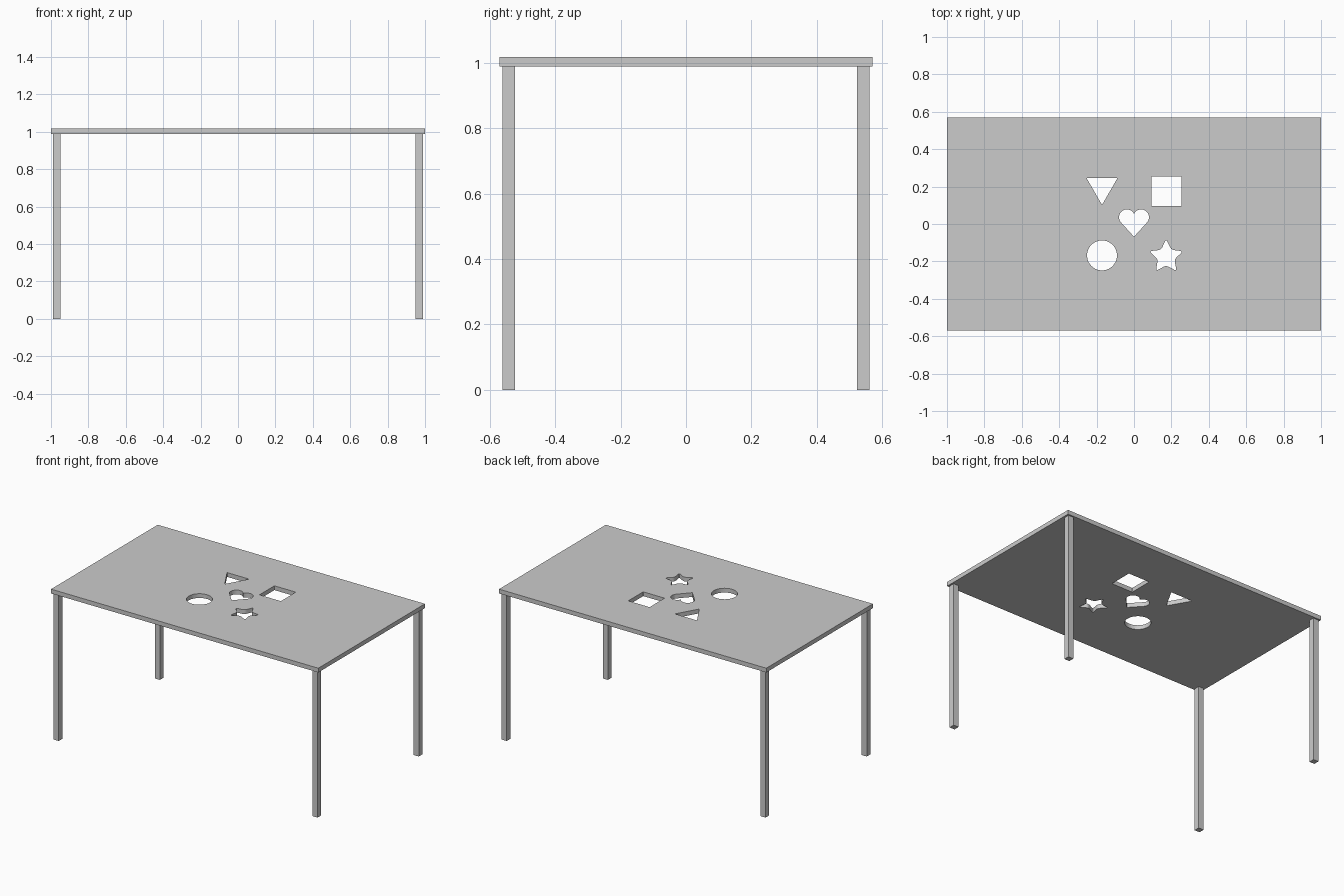
import bpy
from math import sin, cos, pi, radians
from mathutils import Vector

if "Cube" in bpy.data.objects:
    bpy.data.objects.remove(bpy.data.objects["Cube"])

TOP_Z, UNDER_Z = 1.018, 0.989


def rounded(points, cut, steps=5):
    """Soften each corner of a closed outline by a curve starting `cut` away."""
    pts = [Vector(p) for p in points]
    out = []
    for i, p in enumerate(pts):
        a = p + (pts[i - 1] - p).normalized() * cut
        b = p + (pts[(i + 1) % len(pts)] - p).normalized() * cut
        for k in range(steps + 1):
            t = k / steps
            out.append(a * (1 - t) ** 2 + p * 2 * t * (1 - t) + b * t * t)
    return out


def rect(cx, cy, hx, hy):
    return [(cx - hx, cy - hy), (cx + hx, cy - hy), (cx + hx, cy + hy), (cx - hx, cy + hy)]


def arc(cx, cy, r, start, end, n):
    return [(cx + r * cos(start + (end - start) * i / n),
             cy + r * sin(start + (end - start) * i / n)) for i in range(n + 1)]


# Hole outlines
triangle = rounded([(-0.254, 0.246), (-0.171, 0.102), (-0.088, 0.246)], 0.005)
square = rounded(rect(0.174, 0.175, 0.08, 0.08), 0.005)
circle = arc(-0.171, -0.168, 0.08, 0, 2 * pi, 64)[:-1]
star = rounded([(0.172 + r * sin(i * pi / 5), -0.175 + r * cos(i * pi / 5))
                for i in range(10) for r in [(0.095, 0.046)[i % 2]]], 0.017)
lobe = arc(0.038, 0.036, 0.042, radians(154.7), radians(-43), 24)
heart = lobe + [(0.003, -0.065), (0, -0.067), (-0.003, -0.065)] \
    + [(-x, y) for x, y in reversed(lobe)][:-1]

# Table top: filled outline with the five holes
curve = bpy.data.curves.new("table_top", 'CURVE')
curve.dimensions = '2D'
curve.fill_mode = 'BOTH'
curve.extrude = (TOP_Z - UNDER_Z) / 2
for outline in (rect(0, 0, 1, 0.57), triangle, square, circle, star, heart):
    spline = curve.splines.new('POLY')
    spline.points.add(len(outline) - 1)
    for point, p in zip(spline.points, outline):
        point.co = (p[0], p[1], 0, 1)
    spline.use_cyclic_u = True
top = bpy.data.objects.new("table_top", curve)
top.location.z = (TOP_Z + UNDER_Z) / 2
bpy.context.collection.objects.link(top)
bpy.context.view_layer.objects.active = top
top.select_set(True)
bpy.ops.object.convert(target='MESH')
bpy.ops.object.shade_flat()

# Four square legs
for side, sx in (("left", -1), ("right", 1)):
    for end, sy in (("front", -1), ("back", 1)):
        bpy.ops.mesh.primitive_cube_add(size=1, location=(sx * 0.969, sy * 0.541, UNDER_Z / 2))
        leg = bpy.context.object
        leg.name = f"{end}_{side}_leg"
        leg.scale = (0.038, 0.038, UNDER_Z)
        bpy.ops.object.transform_apply(location=False, rotation=False, scale=True)
